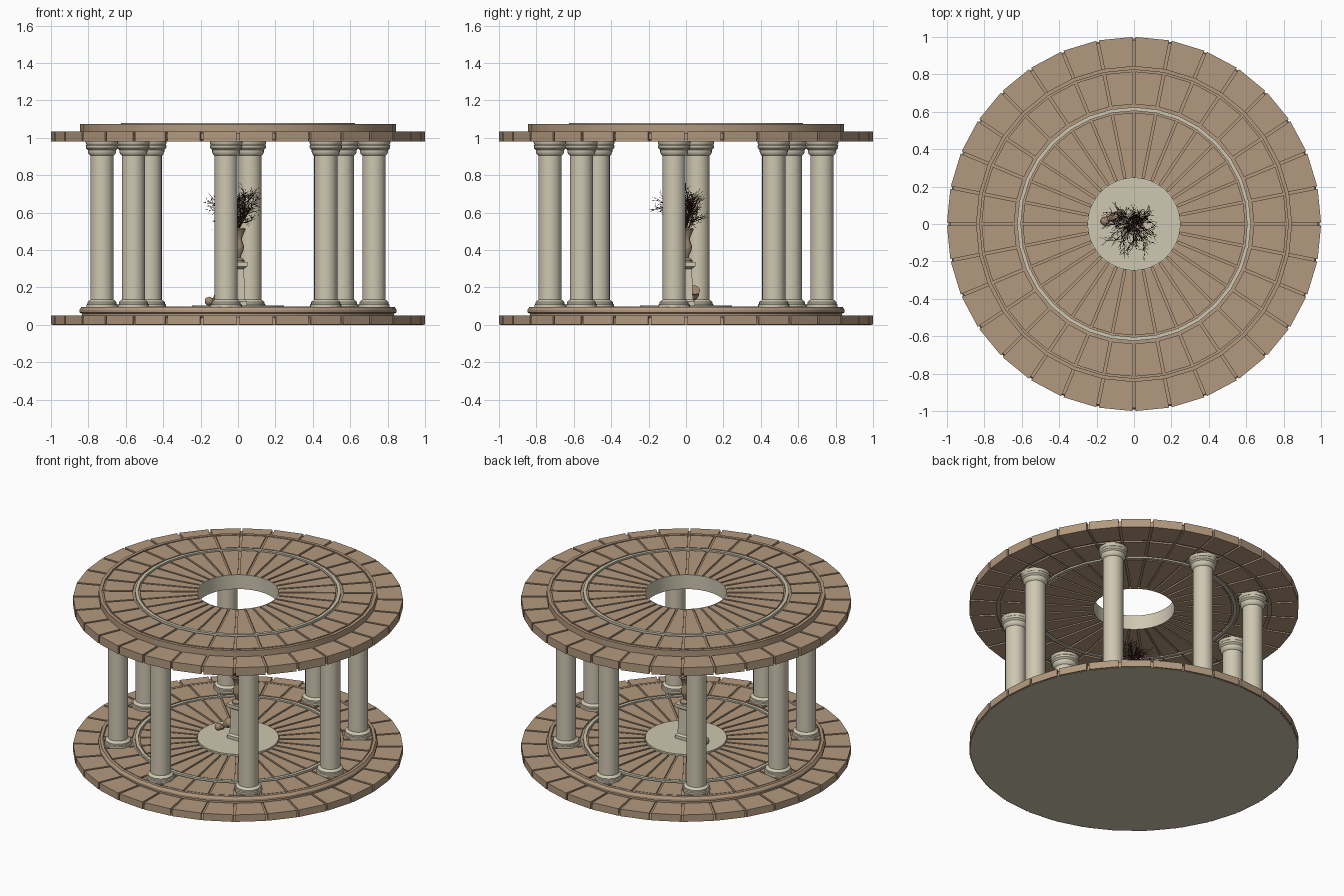
import bpy, bmesh, math, random
from mathutils import Vector

cube = bpy.data.objects.get("Cube")
if cube:
    bpy.data.objects.remove(cube, do_unlink=True)


def material(name, r, g, b):
    m = bpy.data.materials.new(name)
    m.use_nodes = True
    m.diffuse_color = (r, g, b, 1)
    bsdf = next(n for n in m.node_tree.nodes if n.type == 'BSDF_PRINCIPLED')
    bsdf.inputs["Base Color"].default_value = (r, g, b, 1)
    bsdf.inputs["Roughness"].default_value = 0.9
    return m


TILE = material("sandy tile", 0.45, 0.32, 0.21)
STONE = material("pale stone", 0.62, 0.57, 0.44)
CLAY = material("weathered clay", 0.36, 0.26, 0.17)
TWIG = material("dry twig", 0.05, 0.016, 0.012)


def finish(name, bm, mats, smooth=True):
    bmesh.ops.recalc_face_normals(bm, faces=bm.faces[:])
    mesh = bpy.data.meshes.new(name)
    bm.to_mesh(mesh)
    bm.free()
    for m in mats:
        mesh.materials.append(m)
    obj = bpy.data.objects.new(name, mesh)
    bpy.context.collection.objects.link(obj)
    if smooth:
        bpy.ops.object.select_all(action='DESELECT')
        obj.select_set(True)
        bpy.context.view_layer.objects.active = obj
        bpy.ops.object.shade_smooth_by_angle(angle=math.radians(32))
    return obj


def lathe(name, profile, mats, n=32, hollow=False, turn=0.0, smooth=True):
    """Turn a (radius, z) profile; hollow joins the profile ends into a ring."""
    bm = bmesh.new()
    rings = []
    for r, z in profile:
        angles = [turn + math.tau * i / n for i in range(n)]
        rings.append([bm.verts.new((r * math.cos(a), r * math.sin(a), z)) for a in angles])
    pairs = list(zip(rings, rings[1:]))
    if hollow:
        pairs.append((rings[-1], rings[0]))
    else:
        bm.faces.new(rings[0])
        bm.faces.new(rings[-1])
    for low, high in pairs:
        for i in range(n):
            j = (i + 1) % n
            bm.faces.new((low[i], low[j], high[j], high[i]))
    return finish(name, bm, mats, smooth)


def band(name, r0, r1, z0, z1, mat):
    return lathe(name, [(r0, z0), (r1, z0), (r1, z1), (r0, z1)], [mat], hollow=True)


def tile_ring(name, r0, r1, z0, z1, gap, n=32):
    """Ring of wedge slabs with open joints between them."""
    bm = bmesh.new()
    for i in range(n):
        a, b = math.tau * i / n, math.tau * (i + 1) / n
        corners = []
        for r, edge, side in ((r0, a, 1), (r1, a, 1), (r1, b, -1), (r0, b, -1)):
            t = edge + side * math.asin(gap / 2 / r)
            corners.append((r * math.cos(t), r * math.sin(t)))
        low = [bm.verts.new((x, y, z0)) for x, y in corners]
        high = [bm.verts.new((x, y, z1)) for x, y in corners]
        bm.faces.new(low)
        bm.faces.new(high)
        for k in range(4):
            j = (k + 1) % 4
            bm.faces.new((low[k], low[j], high[j], high[k]))
    return finish(name, bm, [TILE], smooth=False)


# Floor: core with a stone underside, then paving rings
floor = lathe("floor_core", [(0.992, 0), (0.985, 0.04), (0.82, 0.04), (0.82, 0.085)],
              [TILE, STONE])
for face in floor.data.polygons:
    if face.normal.z < -0.5:
        face.material_index = 1
tile_ring("floor_outer_tiles", 0.82, 1.0, 0.003, 0.05, 0.014)
tile_ring("floor_middle_tiles", 0.64, 0.815, 0.07, 0.095, 0.014)
tile_ring("floor_inner_tiles", 0.25, 0.595, 0.07, 0.095, 0.012)
lathe("floor_step_rim", [(0.82, 0.05), (0.835, 0.05), (0.835, 0.06), (0.848, 0.066),
                         (0.848, 0.08), (0.838, 0.095), (0.82, 0.095)], [TILE], hollow=True)
band("floor_stone_ring", 0.605, 0.625, 0.07, 0.099, STONE)
lathe("floor_centre_disc", [(0.247, 0.08), (0.247, 0.104)], [STONE], n=48)

# Roof: open ring of the same paving, visible from both sides
lathe("roof_core", [(0.25, 0.99), (0.985, 0.99), (0.985, 1.025), (0.83, 1.025),
                    (0.83, 1.065), (0.25, 1.065)], [TILE], hollow=True)
tile_ring("roof_outer_tiles", 0.835, 1.0, 0.98, 1.035, 0.014)
tile_ring("roof_middle_tiles", 0.64, 0.815, 0.98, 1.075, 0.014)
tile_ring("roof_inner_tiles", 0.25, 0.595, 0.98, 1.075, 0.012)
band("roof_step_rim", 0.825, 0.845, 1.02, 1.075, TILE)
band("roof_stone_ring", 0.605, 0.625, 0.98, 1.08, STONE)
lathe("roof_opening_lining", [(0.246, 0.98), (0.251, 0.98), (0.251, 1.076), (0.246, 1.076)],
      [STONE], n=48, hollow=True)

# Columns: one turned shape, placed eight times
column_profile = [(0.084, 0.09), (0.084, 0.108), (0.078, 0.112), (0.078, 0.122),
                  (0.068, 0.13), (0.062, 0.135), (0.062, 0.905), (0.07, 0.912),
                  (0.075, 0.925), (0.075, 0.935), (0.085, 0.945), (0.087, 0.958),
                  (0.082, 0.963), (0.087, 0.972), (0.087, 0.982)]
first = lathe("column_1", column_profile, [STONE], n=24)
for k in range(8):
    col = first if k == 0 else first.copy()
    if k:
        col.name = f"column_{k + 1}"
        bpy.context.collection.objects.link(col)
    a = math.radians(-5 + 45 * k)
    col.location = (0.73 * math.cos(a), 0.73 * math.sin(a), 0)

# Square pedestal and standing urn
lathe("pedestal", [(0.068, 0.1), (0.068, 0.125), (0.052, 0.135), (0.045, 0.3),
                   (0.07, 0.312), (0.07, 0.335)], [STONE], n=4, turn=math.pi / 4, smooth=False)
lathe("urn", [(0.036, 0.335), (0.036, 0.345), (0.014, 0.36), (0.018, 0.375), (0.03, 0.4),
              (0.032, 0.42), (0.022, 0.45), (0.022, 0.465), (0.034, 0.495), (0.042, 0.51),
              (0.038, 0.518), (0.03, 0.51)], [CLAY], n=20)

# Fallen urn and broken piece against the pedestal
fallen = lathe("fallen_urn", [(0.016, -0.055), (0.018, -0.045), (0.01, -0.035), (0.025, -0.01),
                              (0.032, 0.015), (0.024, 0.04), (0.03, 0.055)], [CLAY], n=16)
fallen.location = (-0.1, 0.035, 0.155)
fallen.rotation_euler = Vector((0.8, 0.2, 0.6)).to_track_quat('Z', 'Y').to_euler()
bm = bmesh.new()
bmesh.ops.create_icosphere(bm, subdivisions=2, radius=0.024)
shard = finish("broken_piece", bm, [CLAY])
shard.location = (-0.155, 0.015, 0.127)

# Dry bush: forked twigs as thin bevelled curves
random.seed(4)
curve = bpy.data.curves.new("dry_bush", 'CURVE')
curve.dimensions = '3D'
curve.bevel_depth = 0.0022
curve.bevel_resolution = 0
curve.materials.append(TWIG)


def twig(start, heading, length, level):
    points = [start]
    for _ in range(3):
        jitter = Vector([random.uniform(-0.3, 0.3) for _ in range(3)])
        heading = (heading + jitter).normalized()
        points.append(points[-1] + heading * length / 3)
    spline = curve.splines.new('POLY')
    spline.points.add(3)
    for p, co in zip(spline.points, points):
        p.co = (*co, 1)
        p.radius = (0.4, 0.6, 1.0)[level]
    if level:
        for p in points[1:]:
            for _ in range(2):
                spread = Vector([random.uniform(-0.8, 0.8) for _ in range(3)])
                twig(p, (heading + spread).normalized(), length * 0.5, level - 1)


for i in range(15):
    a = i * 2.4
    lean = 0.15 + 0.75 * (i / 15)
    twig(Vector((0, 0, 0.5)), Vector((lean * math.cos(a), lean * math.sin(a), 1)).normalized(),
         random.uniform(0.13, 0.17), 2)
bush = bpy.data.objects.new("dry_bush", curve)
bpy.context.collection.objects.link(bush)
